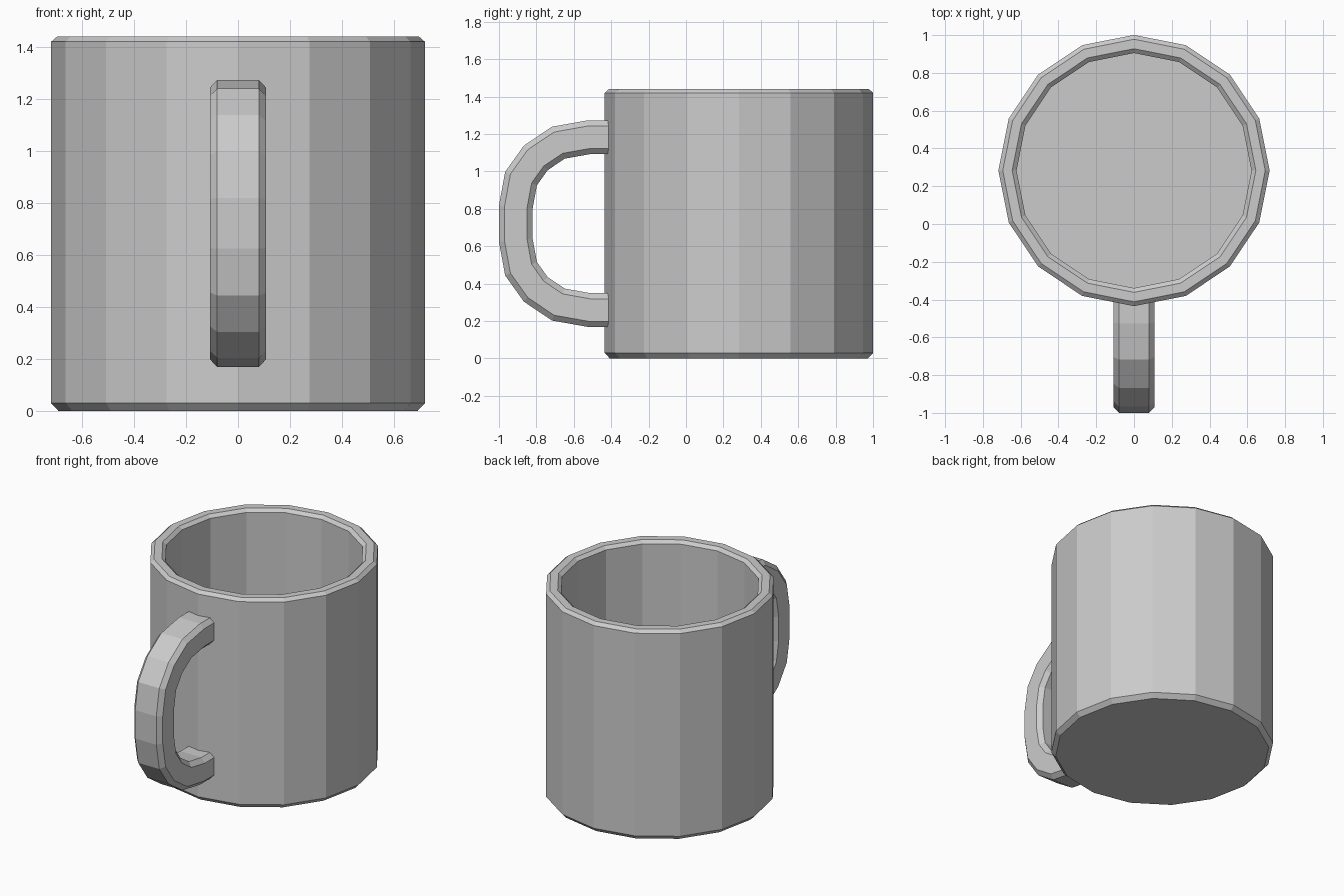
import bpy, bmesh
from math import sin, cos, tau
from mathutils import Vector

if "Cube" in bpy.data.objects:
    bpy.data.objects.remove(bpy.data.objects["Cube"])


def make_object(name, bm):
    bmesh.ops.recalc_face_normals(bm, faces=bm.faces)
    mesh = bpy.data.meshes.new(name)
    bm.to_mesh(mesh)
    bm.free()
    obj = bpy.data.objects.new(name, mesh)
    bpy.context.collection.objects.link(obj)
    return obj


def skin(name, rings):
    """Join closed rings of points with quads and cap both ends."""
    bm = bmesh.new()
    loops = [[bm.verts.new(p) for p in ring] for ring in rings]
    n = len(loops[0])
    for a, b in zip(loops, loops[1:]):
        for i in range(n):
            j = (i + 1) % n
            bm.faces.new((a[i], a[j], b[j], b[i]))
    bm.faces.new(loops[0])
    bm.faces.new(loops[-1])
    return make_object(name, bm)


# Cup: 16-sided turned profile (radius, z), outside then inside
SIDES, CUP_Y = 16, 0.283
profile = [(0.69, 0), (0.718, 0.03), (0.718, 1.42), (0.695, 1.44),
           (0.645, 1.44), (0.622, 1.42), (0.622, 0.1)]
skin("cup", [[(r * cos(tau * i / SIDES), CUP_Y + r * sin(tau * i / SIDES), z)
              for i in range(SIDES)] for r, z in profile])

# Handle: chamfered section swept along a path; upper half mirrored about MID
MID = 0.721
upper = [(-0.40, 1.273), (-0.526, 1.273), (-0.717, 1.239), (-0.867, 1.138),
         (-0.967, 0.998), (-1.0, 0.818)]
outer = [Vector(p) for p in upper]
outer += [Vector((p.x, 2 * MID - p.y)) for p in reversed(outer)]
# (x, depth inward from the outer face)
section = [(-0.08, 0), (0.08, 0), (0.108, 0.03), (0.108, 0.15),
           (0.08, 0.18), (-0.08, 0.18), (-0.108, 0.15), (-0.108, 0.03)]


def inward(i):
    """Mitred inward direction at a path point."""
    a = outer[i] - outer[i - 1] if i else outer[1] - outer[0]
    b = outer[i + 1] - outer[i] if i < len(outer) - 1 else a
    na, nb = (Vector((-d.y, d.x)).normalized() for d in (a, b))
    m = (na + nb).normalized()
    return m / m.dot(na)


rings = []
for i, p in enumerate(outer):
    m = inward(i)
    rings.append([(x, p.x + m.x * d, p.y + m.y * d) for x, d in section])
skin("handle", rings)
